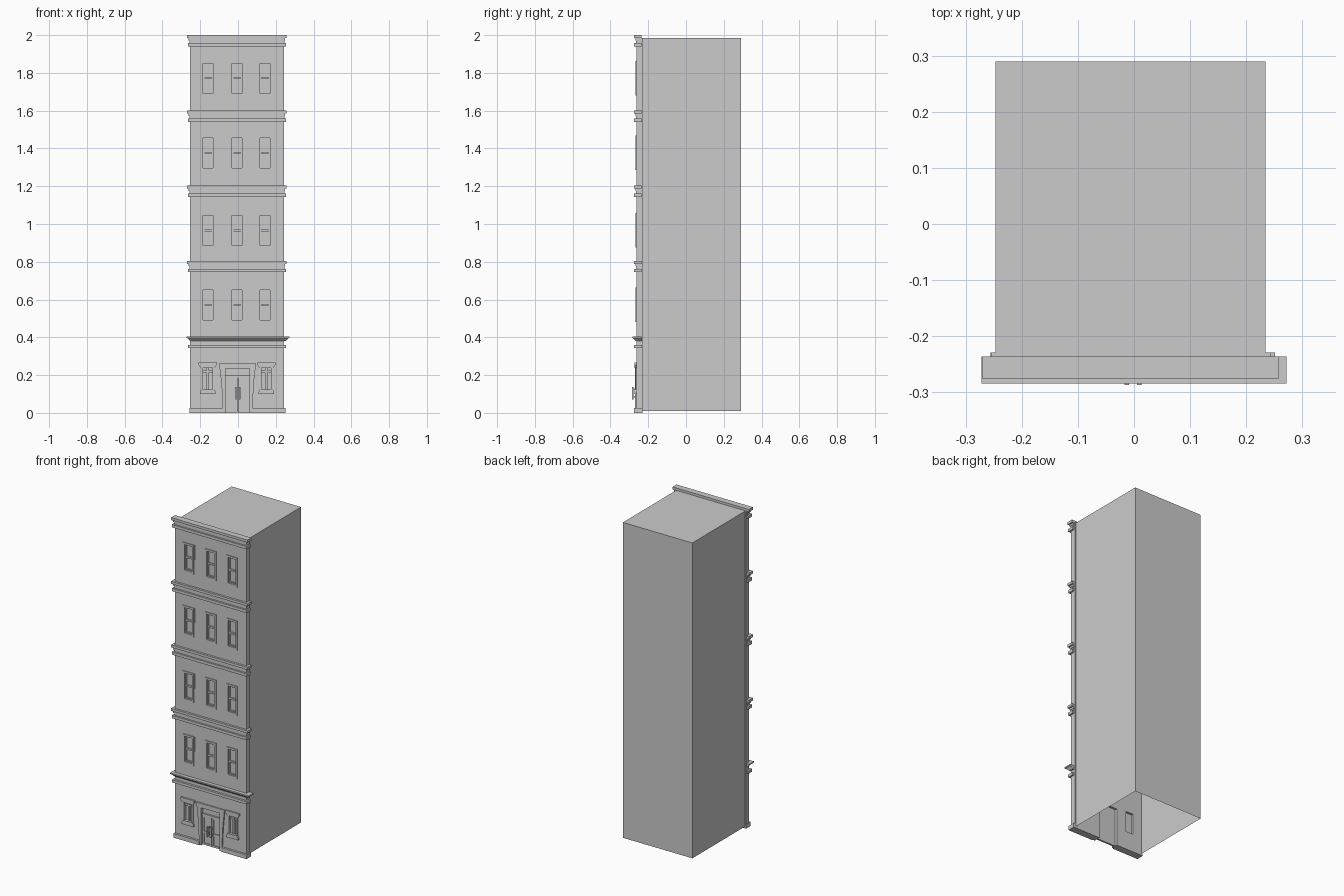
import bpy, bmesh

if "Cube" in bpy.data.objects:
    bpy.data.objects.remove(bpy.data.objects["Cube"])

stone = bpy.data.materials.new("grey_stone")
stone.use_nodes = True
stone.diffuse_color = (0.6, 0.6, 0.6, 1)
stone.node_tree.nodes["Principled BSDF"].inputs["Base Color"].default_value = (0.6, 0.6, 0.6, 1)

WALL = -0.262      # front plane of the facade
BACK = -0.229      # rear plane of the facade
LEFT, RIGHT = -0.254, 0.243


def finish(name, bm):
    bmesh.ops.recalc_face_normals(bm, faces=bm.faces)
    mesh = bpy.data.meshes.new(name)
    bm.to_mesh(mesh)
    bm.free()
    mesh.materials.append(stone)
    obj = bpy.data.objects.new(name, mesh)
    bpy.context.collection.objects.link(obj)
    return obj


def add_box(bm, x0, x1, y0, y1, z0, z1, taper=0):
    """Box; taper draws in the front and sides of its lower end."""
    verts = bmesh.ops.create_cube(bm, size=1)["verts"]
    for v in verts:
        inset = taper if v.co.z < 0 else 0
        v.co.x = x0 + inset if v.co.x < 0 else x1 - inset
        v.co.y = y0 + inset if v.co.y < 0 else y1
        v.co.z = z0 if v.co.z < 0 else z1
    return verts


def boxes(name, *parts):
    bm = bmesh.new()
    for part in parts:
        add_box(bm, *part)
    return finish(name, bm)


def prism(name, profile, y0, y1):
    """Extrude an x-z outline from y0 back to y1."""
    bm = bmesh.new()
    face = bm.faces.new([bm.verts.new((x, y0, z)) for x, z in profile])
    new = bmesh.ops.extrude_face_region(bm, geom=[face])["geom"]
    for v in new:
        if isinstance(v, bmesh.types.BMVert):
            v.co.y = y1
    return finish(name, bm)


def frame(x0, x1, z0, z1, t, y0, y1):
    """Four bars around an opening."""
    return [(x0, x0 + t, y0, y1, z0, z1), (x1 - t, x1, y0, y1, z0, z1),
            (x0 + t, x1 - t, y0, y1, z0, z0 + t), (x0 + t, x1 - t, y0, y1, z1 - t, z1)]


# Main block: a hollow shell, open at the bottom and behind the facade
bm = bmesh.new()
add_box(bm, -0.247, 0.234, -0.235, 0.29, 0.01, 1.985)
bm.normal_update()
openings = [f for f in bm.faces if f.normal.z < -0.5 or f.normal.y < -0.5]
bmesh.ops.delete(bm, geom=openings, context="FACES")
finish("building_block", bm)

# Facade wall with its openings
columns = (-0.158, -0.005, 0.143)
floors = (0.48, 0.875, 1.285, 1.68)
HALF, TALL = 0.038, 0.183
shop_columns = (-0.16, 0.15)
holes = [(c - 0.026, c + 0.026, -0.4, 0, z + 0.012, z + TALL - 0.012)
         for c in columns for z in floors]
holes += [(c - 0.026, c + 0.026, -0.4, 0, 0.115, 0.245) for c in shop_columns]
holes.append((-0.066, 0.062, -0.4, 0, -0.1, 0.235))
wall = boxes("facade_wall", (LEFT, RIGHT, WALL, BACK, 0, 1.985))
cutter = boxes("opening_cutter", *holes)
cutter.hide_render = True
cut = wall.modifiers.new("openings", "BOOLEAN")
cut.operation = "DIFFERENCE"
cut.solver = "EXACT"
cut.object = cutter
bpy.context.view_layer.objects.active = wall
bpy.ops.object.modifier_apply(modifier=cut.name)
bpy.data.objects.remove(cutter)

# Upper windows: casing, two sashes, meeting rail and glass
for level, z in enumerate(floors, 2):
    for n, c in enumerate(columns, 1):
        name = f"floor_{level}_window_{n}"
        x0, x1, mid = c - HALF, c + HALF, z + TALL / 2
        parts = frame(x0, x1, z, z + TALL, 0.012, -0.267, -0.255)
        parts += frame(c - 0.026, c + 0.026, z + 0.012, z + TALL - 0.012, 0.006, -0.257, -0.245)
        parts.append((c - 0.026, c + 0.026, -0.259, -0.245, mid - 0.005, mid + 0.005))
        if n == 1:
            parts.append((x0 - 0.004, x1 + 0.004, -0.265, -0.255, mid, z + TALL))
            parts[-1:] = [(x0 - 0.004, x0, -0.265, -0.255, mid, z + TALL),
                          (x1, x1 + 0.004, -0.265, -0.255, mid, z + TALL)]
        boxes(name + "_frame", *parts)
        boxes(name + "_glass", (c - 0.027, c + 0.027, -0.25, -0.243, z + 0.01, z + TALL - 0.01))

# Ground floor windows: flared lintel, sill, casing, centre mullion and glass
for c, side in zip(shop_columns, ("right", "left")):
    name = f"ground_window_{side}"
    prism(name + "_lintel", [(c - 0.048, 0.266), (c - 0.048, 0.254), (c - 0.036, 0.238),
                             (c + 0.036, 0.238), (c + 0.048, 0.254), (c + 0.048, 0.266)],
          -0.273, -0.255)
    prism(name + "_sill", [(c - 0.041, 0.1), (c + 0.041, 0.1), (c + 0.041, 0.112),
                           (c + 0.034, 0.125), (c - 0.034, 0.125), (c - 0.041, 0.112)],
          -0.272, -0.255)
    boxes(name + "_casing",
          (c - 0.035, c - 0.025, -0.268, -0.255, 0.12, 0.24),
          (c + 0.025, c + 0.035, -0.268, -0.255, 0.12, 0.24),
          (c - 0.006, c + 0.006, -0.26, -0.245, 0.12, 0.24),
          (c - 0.026, c + 0.026, -0.258, -0.245, 0.215, 0.225))
    boxes(name + "_glass", (c - 0.027, c + 0.027, -0.25, -0.243, 0.11, 0.25))

# Entrance: sloping casing, transom and a pair of panelled doors
prism("door_casing", [(-0.08, 0), (-0.087, 0.15), (-0.1, 0.262), (0.095, 0.262),
                      (0.083, 0.15), (0.076, 0), (0.062, 0), (0.062, 0.235),
                      (-0.066, 0.235), (-0.066, 0)], -0.27, -0.255)
boxes("door_transom", (-0.066, 0.062, -0.26, -0.243, 0.185, 0.197))
boxes("transom_glass", (-0.067, 0.063, -0.25, -0.243, 0.195, 0.237))
for side, x0, x1, hx in (("right", -0.066, -0.003, -0.013), ("left", -0.001, 0.062, 0.009)):
    boxes(f"door_{side}", (x0, x1, -0.252, -0.243, 0, 0.186),
          *frame(x0, x1, 0.002, 0.185, 0.011, -0.257, -0.25),
          (x0 + 0.01, x1 - 0.01, -0.257, -0.25, 0.075, 0.087))
    boxes(f"door_handle_{side}",
          (hx - 0.004, hx + 0.004, -0.287, -0.279, 0.072, 0.138),
          (hx - 0.003, hx + 0.003, -0.28, -0.255, 0.082, 0.09),
          (hx - 0.003, hx + 0.003, -0.28, -0.255, 0.12, 0.128))

# Plinth blocks either side of the entrance
boxes("plinth_right", (-0.256, -0.076, -0.275, BACK, 0, 0.026))
boxes("plinth_left", (0.075, 0.251, -0.275, BACK, 0, 0.026))

# Cornices: stepped upper bar, neck and lower bar
for level, top in enumerate((0.805, 1.203, 1.601, 2.0), 2):
    boxes(f"floor_{level}_cornice",
          (-0.271, 0.258, -0.275, -0.236, top - 0.016, top),
          (-0.262, 0.248, -0.268, -0.236, top - 0.028, top - 0.016),
          (-0.256, 0.245, -0.265, -0.236, top - 0.042, top - 0.028),
          (-0.266, 0.253, -0.275, -0.236, top - 0.06, top - 0.042))

# Flared ledge above the ground floor
boxes("ground_ledge",
      (-0.272, 0.272, -0.284, -0.236, 0.397, 0.405),
      (-0.27, 0.268, -0.282, -0.236, 0.381, 0.397, 0.016),
      (-0.266, 0.253, -0.275, -0.236, 0.343, 0.36))
